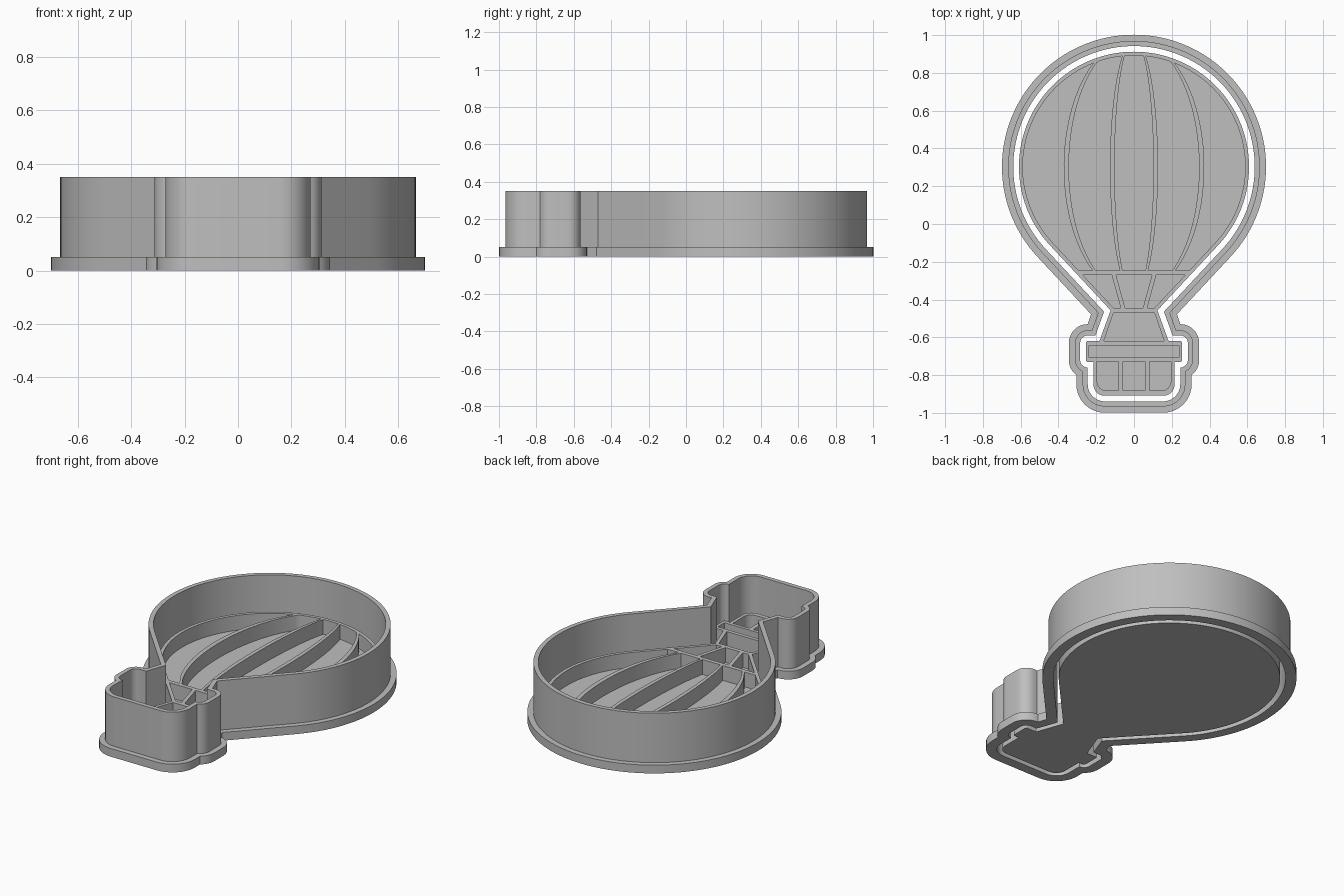
import bpy, bmesh
from math import sin, cos, acos, sqrt, pi, radians
from mathutils import Vector

if "Cube" in bpy.data.objects:
    bpy.data.objects.remove(bpy.data.objects["Cube"], do_unlink=True)

grey = bpy.data.materials.new("plain_grey")
grey.use_nodes = True
COLOR = (0.52, 0.52, 0.52, 1)
grey.diffuse_color = COLOR
grey.node_tree.nodes["Principled BSDF"].inputs["Base Color"].default_value = COLOR

# Balloon shape: round envelope, tangent cone, sloped ropes, rim bar, basket
CY, R = 0.303, 0.609
TANGENT = radians(-43)
N_CONE = Vector((cos(TANGENT), sin(TANGENT)))
ROPE_TOP, ROPE_END = Vector((0.125, -0.46)), Vector((0.183, -0.62))
slope = ROPE_END - ROPE_TOP
N_ROPE = Vector((-slope.y, slope.x)).normalized()
RIB_Z, FLOOR_Z, WALL_Z = 0.14, 0.05, 0.35


def arc(cx, cy, r, a0, a1, n):
    return [(cx + r * cos(a0 + (a1 - a0) * i / n),
             cy + r * sin(a0 + (a1 - a0) * i / n)) for i in range(n + 1)]


def mirrored(half):
    """Close a right-hand half path with its mirror image."""
    return half + [(-x, y) for x, y in reversed(half) if x > 1e-5]


def outline(d):
    """Balloon outline grown outwards by d, with round outer corners."""
    # basket bottom and its rounded corner
    half = [(0, -0.909 - d)] + arc(0.155, -0.849, 0.06 + d, -pi / 2, 0, 10)
    # rim bar corners, trimmed against the basket side
    r = 0.01 + d
    start = -acos(max(0, (d - 0.03) / r))
    half.append((0.215 + d, -0.72 + r * sin(start)))
    half += arc(0.245, -0.72, r, start, 0, 8)[(0 if d < 0.03 + 1e-6 else 1):]
    half += arc(0.245, -0.63, r, 0, pi / 2, 8)
    # foot of the ropes
    k_rope = N_ROPE.dot(ROPE_TOP) + d
    top = -0.62 + d
    foot = (k_rope - N_ROPE.y * top) / N_ROPE.x
    if foot < 0.245:
        half.append((max(foot, 0.246), top + 0.001))
    else:
        half[-1] = (0.245, top)
    # neck: ropes meet the cone
    k_cone = R + d + N_CONE.y * CY
    det = N_CONE.x * N_ROPE.y - N_CONE.y * N_ROPE.x
    if foot < 0.245:
        half.pop()
    else:
        pass
    half.append(((k_cone * N_ROPE.y - N_CONE.y * k_rope) / det,
                 (N_CONE.x * k_rope - k_cone * N_ROPE.x) / det))
    if 0.0 <= foot and abs(foot - 0.245) > 0.004:
        half.insert(-1, (foot, top))
    # envelope
    half += arc(0, CY, R + d, TANGENT, pi / 2, 48)
    return mirrored(half)


def edge_x(y, inset=0.02):
    """Half width of the envelope and cone, inset from the stamp edge."""
    r = R - inset
    if y > CY + r * sin(TANGENT):
        return sqrt(max(0, r * r - (y - CY) ** 2))
    return (r - N_CONE.y * (y - CY)) / N_CONE.x


def rib_x(a, y):
    return a * sqrt(1 - ((y - 0.3) / 0.676) ** 2)


def envelope_panel(inner, outer, steps=44):
    """Recess between two curved ribs, ending on the envelope border."""
    def left(y):
        return rib_x(inner, y)

    def right(y):
        return min(rib_x(outer, y), edge_x(y)) if outer else edge_x(y)
    lo, hi = CY, CY + R - 0.02
    for _ in range(40):
        mid = (lo + hi) / 2
        lo, hi = (mid, hi) if left(mid) < edge_x(mid) else (lo, mid)
    ys = [-0.245 + (lo + 0.245) * sin(pi / 2 * i / steps) for i in range(steps)]
    if inner < 0:
        return [(right(y), y) for y in ys] + [(-right(y), y) for y in reversed(ys)]
    return ([(right(y), y) for y in ys] + [(left(lo), lo)]
            + [(left(y), y) for y in reversed(ys)])


def flip(loop):
    return [(-x, y) for x, y in loop]


def make(name, loops, z0, z1):
    """Extrude flat loops (inner loops are holes) from z0 to z1."""
    curve = bpy.data.curves.new(name, 'CURVE')
    curve.dimensions = '2D'
    curve.fill_mode = 'BOTH'
    curve.extrude = (z1 - z0) / 2
    for loop in loops:
        spline = curve.splines.new('POLY')
        spline.points.add(len(loop) - 1)
        for point, (x, y) in zip(spline.points, loop):
            point.co = (x, y, 0, 1)
        spline.use_cyclic_u = True
    obj = bpy.data.objects.new(name, curve)
    bpy.context.collection.objects.link(obj)
    bpy.ops.object.select_all(action='DESELECT')
    obj.select_set(True)
    bpy.context.view_layer.objects.active = obj
    bpy.ops.object.convert(target='MESH')
    obj = bpy.context.view_layer.objects.active
    bm = bmesh.new()
    bm.from_mesh(obj.data)
    bmesh.ops.remove_doubles(bm, verts=bm.verts, dist=1e-5)
    bmesh.ops.translate(bm, verts=bm.verts, vec=(0, 0, (z0 + z1) / 2))
    bmesh.ops.recalc_face_normals(bm, faces=bm.faces)
    bm.to_mesh(obj.data)
    bm.free()
    obj.data.materials.clear()
    obj.data.materials.append(grey)
    bpy.ops.object.shade_smooth_by_angle(angle=radians(30))
    return obj


# Recesses of the stamp
side_panels = [
    envelope_panel(0.127, 0.345),
    envelope_panel(0.372, None),
    # cone side
    [(0.118, -0.27), (edge_x(-0.27), -0.27), (edge_x(-0.445), -0.445), (0.07, -0.445)],
    # basket side with a rounded lower corner
    [(0.083, -0.727), (0.083, -0.882)]
    + arc(0.147, -0.834, 0.048, -pi / 2, 0, 8) + [(0.195, -0.727)],
]
recesses = side_panels + [flip(p) for p in side_panels] + [
    envelope_panel(-0.103, 0.103),
    mirrored([(0.047, -0.445), (0.095, -0.27)]),
    mirrored([(0.16, -0.62), (0.108, -0.47)]),
    mirrored([(0.237, -0.707), (0.237, -0.643)]),
    mirrored([(0.057, -0.882), (0.057, -0.727)]),
]

# Cutter ring and stamp
make("cutter_flange", [outline(0.09), outline(0.03)], 0, FLOOR_Z)
make("cutter_wall", [outline(0.057), outline(0.03)], FLOOR_Z, WALL_Z)
make("stamp_plate", [outline(0)], 0, FLOOR_Z)
make("stamp_ribs", [outline(0)] + recesses, FLOOR_Z, RIB_Z)
